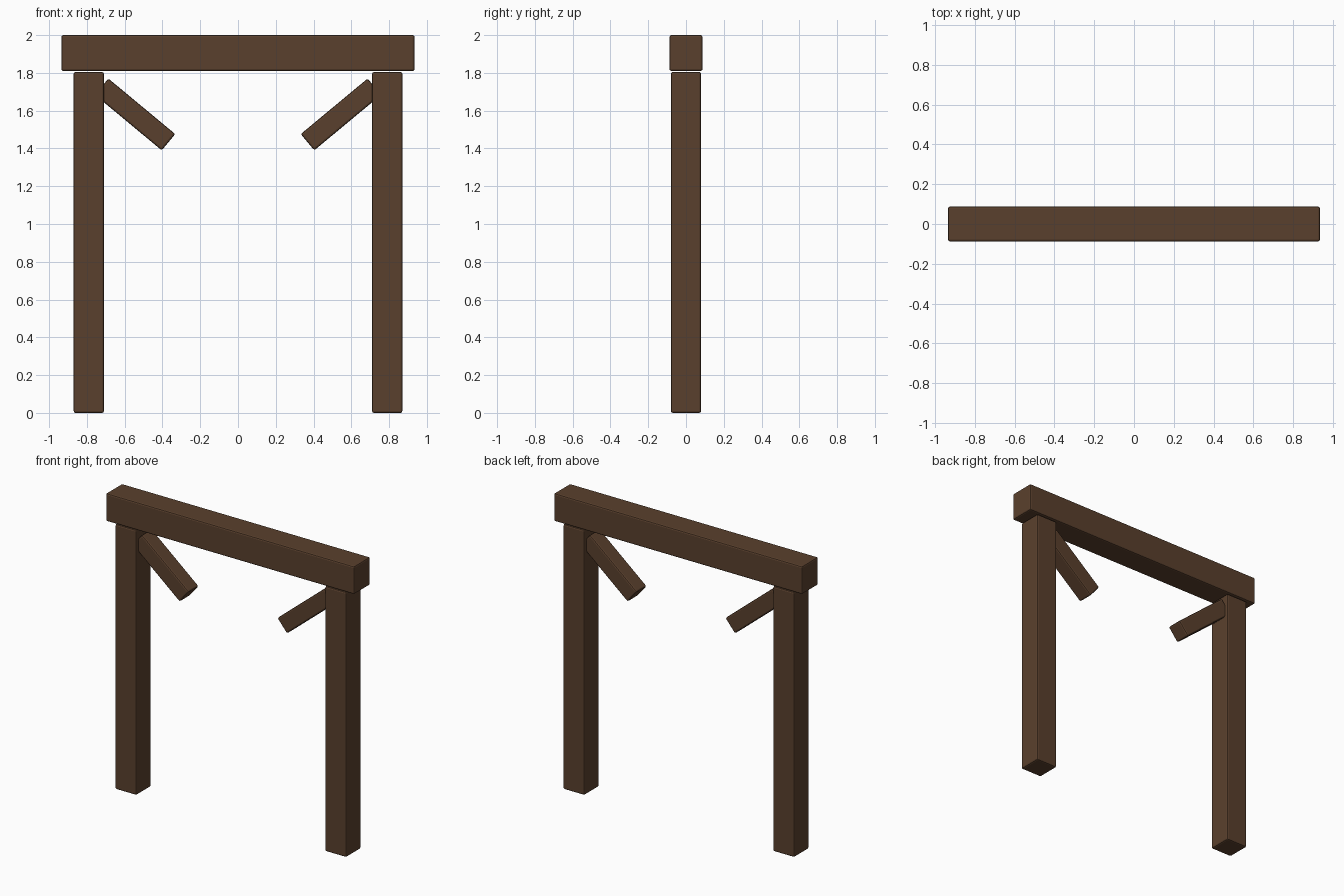
import bpy
import math

if "Cube" in bpy.data.objects:
    bpy.data.objects.remove(bpy.data.objects["Cube"])

wood = bpy.data.materials.new("dark_brown_wood")
wood.diffuse_color = (0.102, 0.051, 0.026, 1)
wood.use_nodes = True
wood.node_tree.nodes["Principled BSDF"].inputs["Base Color"].default_value = wood.diffuse_color


def timber(name, size, location, tilt=0.0):
    """Squared timber with slightly eased edges, tilted about the y axis."""
    bpy.ops.mesh.primitive_cube_add(size=1, location=location)
    obj = bpy.context.object
    obj.name = name
    obj.scale = size
    bpy.ops.object.transform_apply(location=False, rotation=False, scale=True)
    obj.rotation_euler.y = tilt
    bevel = obj.modifiers.new("eased_edges", 'BEVEL')
    bevel.width = 0.01
    bevel.segments = 2
    obj.data.materials.append(wood)
    return obj


# Top beam
timber("top_beam", (1.87, 0.175, 0.19), (0, 0, 1.905))

# Posts and diagonal braces on both sides
for side, label in ((-1, "left"), (1, "right")):
    timber(label + "_post", (0.16, 0.16, 1.805), (side * 0.79, 0, 0.9025))
    timber(label + "_brace", (0.46, 0.11, 0.112), (side * 0.545, 0, 1.58),
           -side * math.radians(39.7))
